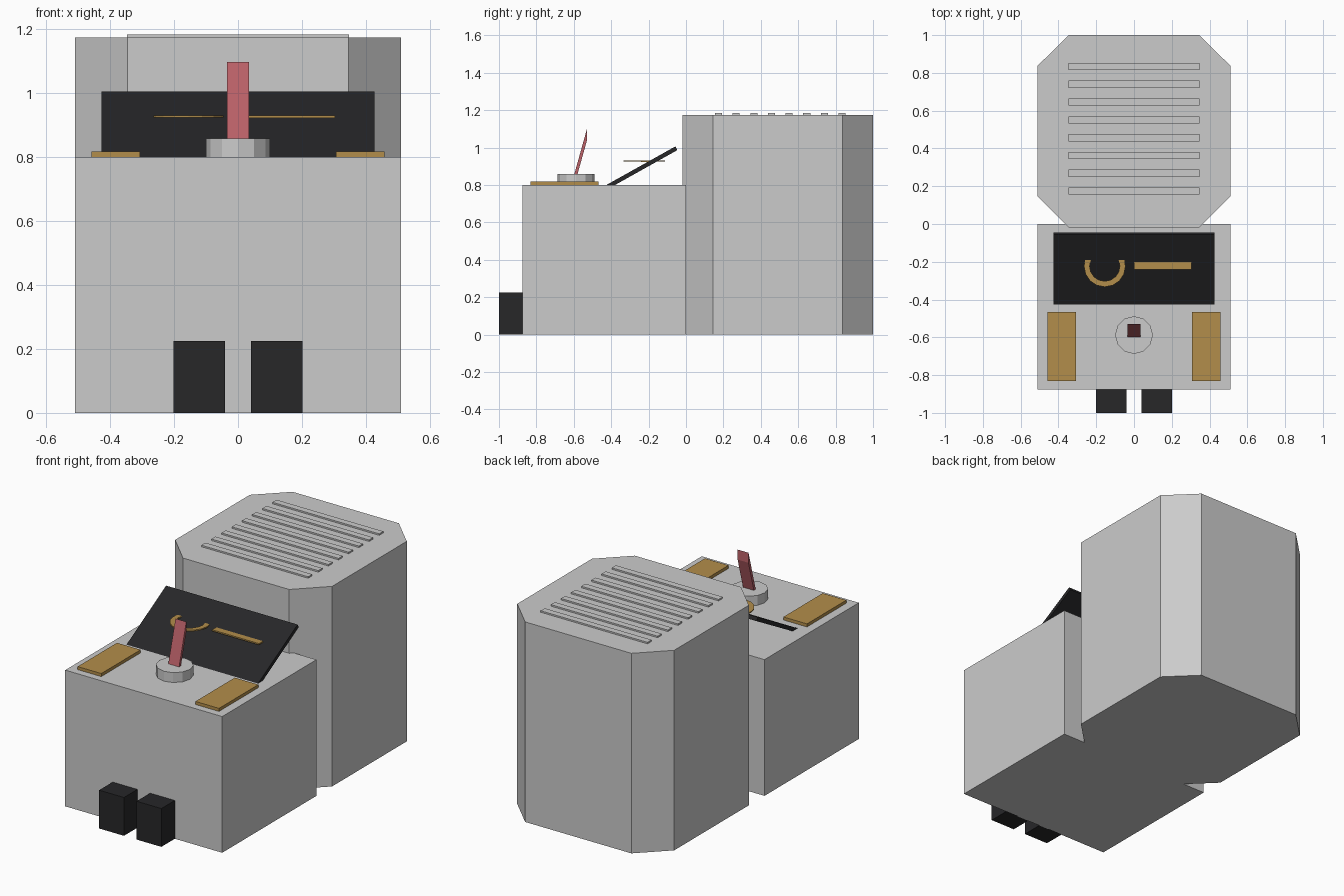
import bpy, bmesh, math
from mathutils import Matrix, Vector

if "Cube" in bpy.data.objects:
    bpy.data.objects.remove(bpy.data.objects["Cube"])


def material(name, color):
    m = bpy.data.materials.new(name)
    m.diffuse_color = (*color, 1)
    m.use_nodes = True
    m.node_tree.nodes["Principled BSDF"].inputs["Base Color"].default_value = m.diffuse_color
    return m


BLACK = material("black", (0.02, 0.02, 0.022))
GOLD = material("gold", (0.45, 0.27, 0.07))
RED = material("red", (0.5, 0.12, 0.14))


def finish(name, bm, mat=None):
    bmesh.ops.recalc_face_normals(bm, faces=bm.faces)
    mesh = bpy.data.meshes.new(name)
    bm.to_mesh(mesh)
    bm.free()
    if mat:
        mesh.materials.append(mat)
    ob = bpy.data.objects.new(name, mesh)
    bpy.context.collection.objects.link(ob)
    return ob


def box(name, lo, hi, mat=None):
    bm = bmesh.new()
    bmesh.ops.create_cube(bm, size=1)
    lo, hi = Vector(lo), Vector(hi)
    bm.transform(Matrix.Translation((lo + hi) / 2) @ Matrix.Diagonal((*(hi - lo), 1)))
    return finish(name, bm, mat)


def prism(name, points, direction, mat=None):
    bm = bmesh.new()
    face = bm.faces.new([bm.verts.new(p) for p in points])
    ext = bmesh.ops.extrude_face_region(bm, geom=[face], use_keep_orig=True)
    verts = [v for v in ext["geom"] if isinstance(v, bmesh.types.BMVert)]
    bmesh.ops.translate(bm, vec=direction, verts=verts)
    return finish(name, bm, mat)


# Front body
box("front_body", (-0.51, -0.875, 0), (0.51, 0, 0.8))

# Tall rear housing with cut corners
outline = [(-0.345, -0.018), (0.345, -0.018), (0.51, 0.145), (0.51, 0.838),
           (0.345, 1), (-0.345, 1), (-0.51, 0.838), (-0.51, 0.145)]
prism("rear_housing", [(x, y, 0) for x, y in outline], (0, 0, 1.175))

# Vent slats on the housing top
for i in range(8):
    y = 0.174 + i * 0.0943
    box(f"vent_slat_{i + 1}", (-0.347, y - 0.019, 1.165), (0.347, y + 0.019, 1.184))

# Sloping display panel
panel = box("display_panel", (-0.427, 0, -0.0225), (0.427, 0.432, 0), BLACK)
panel.location = (0, -0.434, 0.795)
panel.rotation_euler.x = math.radians(29.2)

# Level ring and bar that cut through the panel
bm = bmesh.new()
profile = [bm.verts.new(p) for p in
           [(0.08, 0, 0.924), (0.11, 0, 0.924), (0.11, 0, 0.931), (0.08, 0, 0.931)]]
edges = [bm.edges.new((profile[i], profile[(i + 1) % 4])) for i in range(4)]
bmesh.ops.spin(bm, geom=profile + edges, axis=(0, 0, 1), cent=(0, 0, 0),
               angle=math.tau, steps=16, use_merge=True)
bmesh.ops.remove_doubles(bm, verts=bm.verts, dist=0.0005)
bm.transform(Matrix.Translation((-0.155, -0.223, 0)))
finish("display_ring", bm, GOLD)
box("display_bar", (0, -0.24, 0.923), (0.304, -0.202, 0.931), GOLD)

# Side pads and front feet, one pair each
for side, s in (("left", -1), ("right", 1)):
    def pair(name, x0, x1, y0, y1, z0, z1, mat):
        xs = sorted((s * x0, s * x1))
        box(f"{name}_{side}", (xs[0], y0, z0), (xs[1], y1, z1), mat)
    pair("top_pad", 0.306, 0.459, -0.832, -0.467, 0.79, 0.818, GOLD)
    pair("foot", 0.041, 0.202, -1, -0.87, 0, 0.225, BLACK)

# Lever base and leaning lever
bm = bmesh.new()
bmesh.ops.create_cone(bm, cap_ends=True, segments=12, radius1=0.1, radius2=0.1, depth=0.07,
                      matrix=Matrix.Translation((0, -0.588, 0.823)))
finish("lever_base", bm)
prism("lever", [(-0.035, y, z) for y, z in
                [(-0.602, 0.84), (-0.53, 1.098), (-0.529, 1.04), (-0.585, 0.84)]],
      (0.07, 0, 0), RED)
